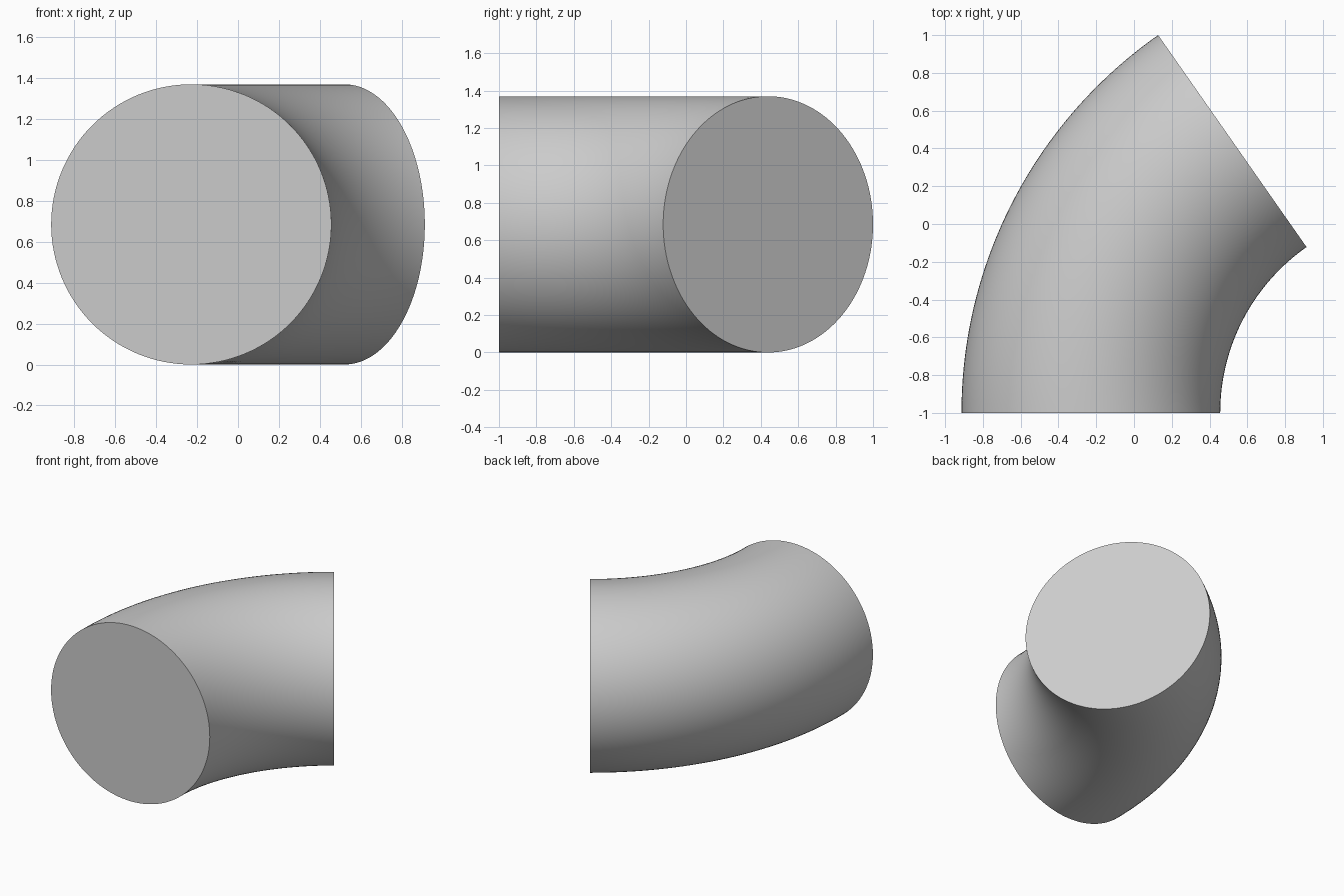
import bpy, bmesh
from math import radians, sin, cos, tau
from mathutils import Matrix, Vector

if "Cube" in bpy.data.objects:
    bpy.data.objects.remove(bpy.data.objects["Cube"])

ANGLE = radians(55)          # bend of the elbow
R_TUBE = 0.685               # cross-section radius
R_OUT = 2 / sin(ANGLE)       # outer bend radius gives a depth of 2
R_BEND = R_OUT - R_TUBE
CX = (R_OUT + (R_OUT - 2 * R_TUBE) * cos(ANGLE)) / 2   # bend axis, centres x
SIDES, STEPS = 128, 48

# Solid pipe elbow: rings of a circle swept around the vertical bend axis
bm = bmesh.new()
rings = []
for s in range(STEPS + 1):
    turn = Matrix.Rotation(-ANGLE * s / STEPS, 3, 'Z')
    ring = []
    for i in range(SIDES):
        a = tau * i / SIDES
        p = turn @ Vector((-R_BEND + R_TUBE * cos(a), 0, R_TUBE * sin(a)))
        ring.append(bm.verts.new(p + Vector((CX, -1, R_TUBE))))
    rings.append(ring)
for r0, r1 in zip(rings, rings[1:]):
    for i in range(SIDES):
        j = (i + 1) % SIDES
        bm.faces.new((r0[i], r0[j], r1[j], r1[i]))

# Flat end caps
bm.faces.new(rings[0])
bm.faces.new(rings[-1])
bmesh.ops.recalc_face_normals(bm, faces=bm.faces)

mesh = bpy.data.meshes.new("pipe_elbow")
bm.to_mesh(mesh)
bm.free()
elbow = bpy.data.objects.new("pipe_elbow", mesh)
bpy.context.collection.objects.link(elbow)
bpy.context.view_layer.objects.active = elbow
elbow.select_set(True)
bpy.ops.object.shade_smooth_by_angle(angle=radians(30))
